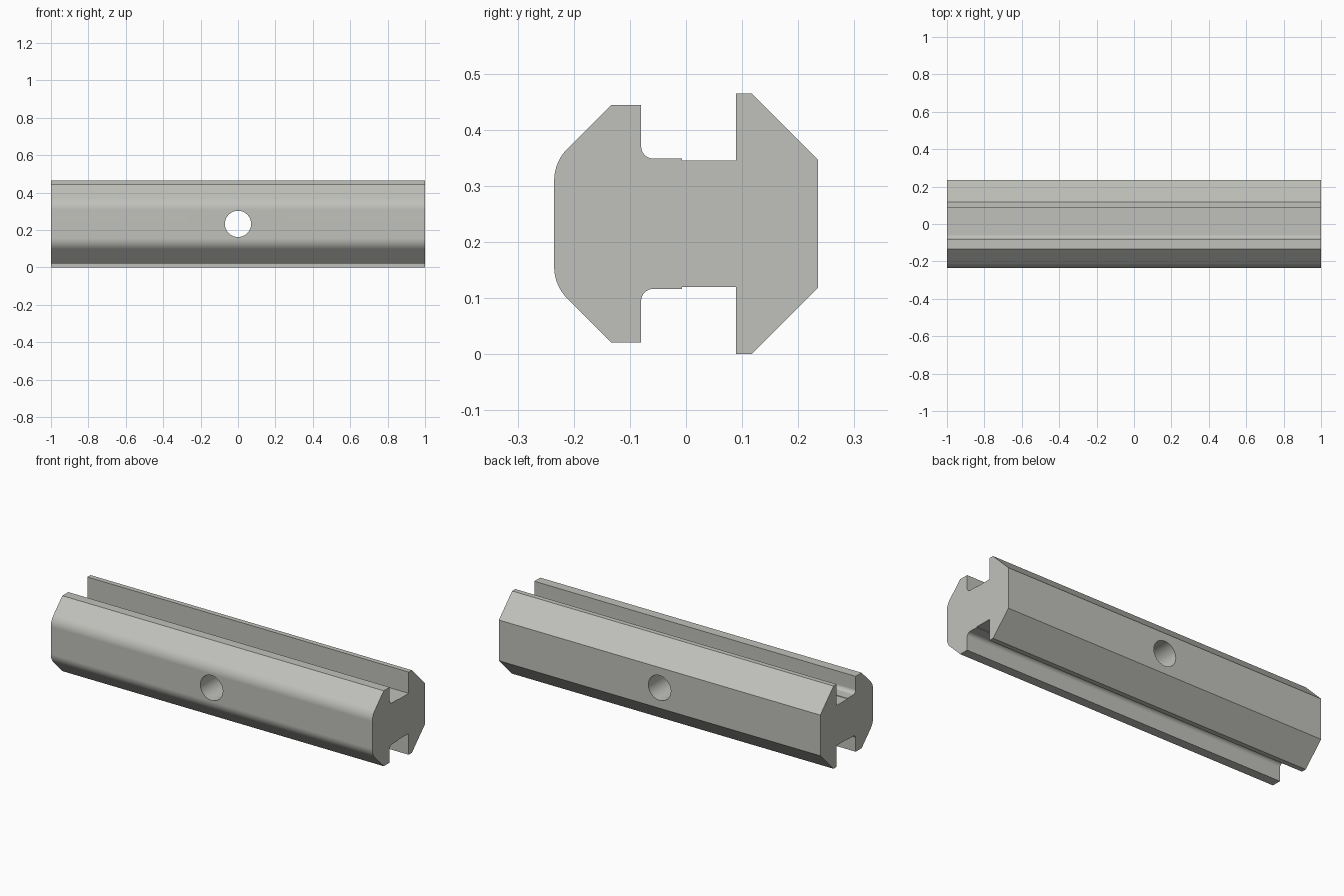
import bpy
import bmesh
from math import cos, sin, radians, tan, pi

cube = bpy.data.objects.get("Cube")
if cube:
    bpy.data.objects.remove(cube, do_unlink=True)

MID = 0.2325          # height of the symmetry plane
HALF_LENGTH = 1.0

metal = bpy.data.materials.new("light warm grey")
metal.use_nodes = True
colour = (0.53, 0.53, 0.50, 1)
metal.diffuse_color = colour
metal.node_tree.nodes["Principled BSDF"].inputs["Base Color"].default_value = colour


def arc(cy, cz, r, start, end, steps=8):
    """Points on an arc, angles in degrees."""
    angles = [radians(start + (end - start) * i / steps) for i in range(steps + 1)]
    return [(cy + r * cos(a), cz + r * sin(a)) for a in angles]


# Upper half of the cross-section as (y, height above the symmetry plane)
front, bend = -0.235, 0.08
corner = 0.110        # where the front face would meet the chamfer
upper = arc(front + bend, corner - bend * tan(pi / 8), bend, 180, 135)
upper += [(-0.133, 0.212), (-0.08, 0.212)]
upper += arc(-0.058, 0.138, 0.022, 180, 270)          # filleted groove corner
upper += [(-0.007, 0.116), (-0.007, 0.113), (0.089, 0.113),
          (0.089, 0.2325), (0.117, 0.2325), (0.235, 0.1145)]
profile = upper + [(y, -h) for y, h in reversed(upper)]

# Extrude the section along x
bm = bmesh.new()
end_face = bm.faces.new([bm.verts.new((-HALF_LENGTH, y, MID + h)) for y, h in profile])
swept = bmesh.ops.extrude_face_region(bm, geom=[end_face], use_keep_orig=True)
moved = [v for v in swept["geom"] if isinstance(v, bmesh.types.BMVert)]
bmesh.ops.translate(bm, verts=moved, vec=(2 * HALF_LENGTH, 0, 0))
bmesh.ops.recalc_face_normals(bm, faces=bm.faces)
mesh = bpy.data.meshes.new("grooved_bar")
bm.to_mesh(mesh)
bm.free()
mesh.materials.append(metal)
bar = bpy.data.objects.new("grooved_bar", mesh)
bpy.context.collection.objects.link(bar)

# Cross hole through the middle
bpy.ops.mesh.primitive_cylinder_add(vertices=48, radius=0.07, depth=1,
                                    location=(0, 0, MID), rotation=(pi / 2, 0, 0))
cutter = bpy.context.object
cutter.name = "hole_cutter"
cutter.hide_render = True
cutter.data.materials.append(metal)

bpy.ops.object.select_all(action='DESELECT')
bar.select_set(True)
bpy.context.view_layer.objects.active = bar
cut = bar.modifiers.new("cross_hole", 'BOOLEAN')
cut.operation = 'DIFFERENCE'
cut.solver = 'EXACT'
cut.object = cutter
bpy.ops.object.modifier_apply(modifier=cut.name)
bpy.data.objects.remove(cutter, do_unlink=True)

# Smooth the bends and the hole, keep the hard edges
bpy.ops.object.shade_smooth_by_angle(angle=radians(30))
weighted = bar.modifiers.new("flat_face_normals", 'WEIGHTED_NORMAL')
weighted.keep_sharp = True
